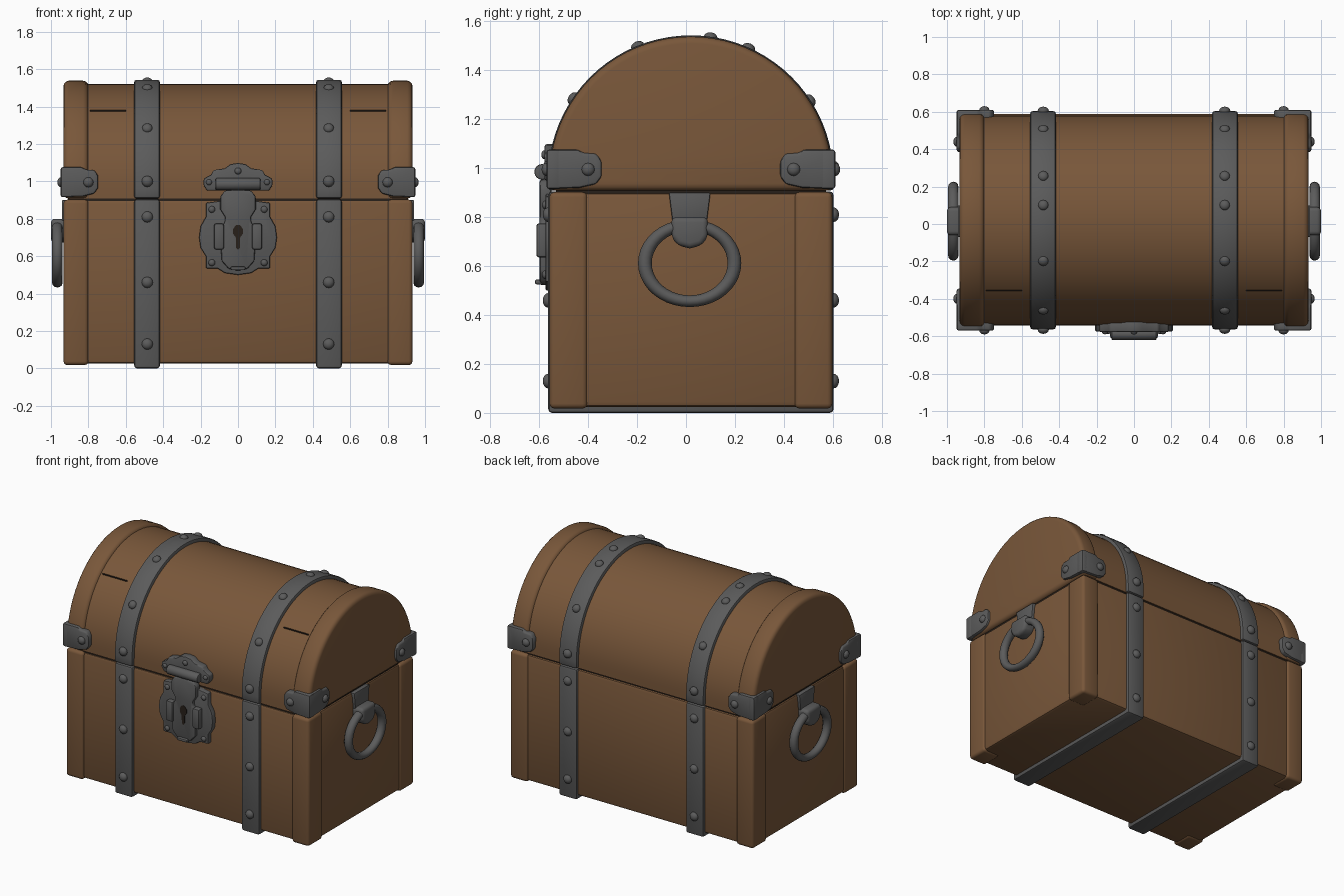
import bpy, bmesh, math
from mathutils import Vector

cube = bpy.data.objects.get("Cube")
if cube:
    bpy.data.objects.remove(cube, do_unlink=True)


def material(name, r, g, b, rough=0.8):
    m = bpy.data.materials.new(name)
    m.use_nodes = True
    m.diffuse_color = (r, g, b, 1)
    shader = m.node_tree.nodes["Principled BSDF"]
    shader.inputs["Base Color"].default_value = (r, g, b, 1)
    shader.inputs["Roughness"].default_value = rough
    return m


WOOD = material("brown wood", 0.19, 0.095, 0.042)
IRON = material("grey iron", 0.105, 0.105, 0.105)
DARK = material("dark gap", 0.02, 0.014, 0.01)

MID_Y, ARC_Z, HALF, SEAM = 0.02, 0.96, 0.575, 0.908


def finish(bm, name, mat, bevel=0.0, segments=2):
    bmesh.ops.recalc_face_normals(bm, faces=bm.faces)
    if bevel:
        edges = [e for e in bm.edges if e.calc_face_angle(0) > math.radians(35)]
        bmesh.ops.bevel(bm, geom=edges, offset=bevel, segments=segments,
                        profile=0.5, affect='EDGES', clamp_overlap=True)
    mesh = bpy.data.meshes.new(name)
    bm.to_mesh(mesh)
    bm.free()
    mesh.materials.append(mat)
    mesh.shade_smooth()
    mesh.set_sharp_from_angle(angle=math.radians(40))
    ob = bpy.data.objects.new(name, mesh)
    bpy.context.collection.objects.link(ob)
    return ob


def prism(name, pts, axis, lo, hi, mat, bevel=0.0, segments=2):
    """Extrude a 2D outline: (y, z) along x, or (x, z) along y."""
    place = (lambda p, d: (d, p[0], p[1])) if axis == 'x' else (lambda p, d: (p[0], d, p[1]))
    bm = bmesh.new()
    a = [bm.verts.new(place(p, lo)) for p in pts]
    b = [bm.verts.new(place(p, hi)) for p in pts]
    bm.faces.new(a)
    bm.faces.new(b)
    n = len(pts)
    for i in range(n):
        bm.faces.new((a[i], a[(i + 1) % n], b[(i + 1) % n], b[i]))
    return finish(bm, name, mat, bevel, segments)


def box(name, x, y, z, mat, bevel=0.0, segments=2):
    return prism(name, [(y[0], z[0]), (y[1], z[0]), (y[1], z[1]), (y[0], z[1])],
                 'x', x[0], x[1], mat, bevel, segments)


def arch(grow, bottom):
    """Cross-section of the barrel lid."""
    r, steps = HALF + grow, 40
    pts = [(MID_Y - r, bottom), (MID_Y + r, bottom)]
    return pts + [(MID_Y + r * math.cos(math.pi * i / steps),
                   ARC_Z + r * math.sin(math.pi * i / steps)) for i in range(steps + 1)]


def mirrored(half):
    """Close a right-hand outline that starts and ends on x = 0."""
    return half + [(-x, z) for x, z in reversed(half[1:-1])]


def rivet(name, pos, normal, radius=0.03):
    bm = bmesh.new()
    bmesh.ops.create_uvsphere(bm, u_segments=12, v_segments=8, radius=radius)
    bmesh.ops.scale(bm, vec=(1, 1, 0.75), verts=bm.verts)
    ob = finish(bm, name, IRON)
    ob.rotation_euler = Vector(normal).to_track_quat('Z', 'Y').to_euler()
    ob.location = pos


SIDES = ((1, "left"), (-1, "right"))
FRONT_BACK = ((-1, "front"), (1, "back"))

# Wooden body and barrel lid
box("base_panels", (-0.923, 0.923), (MID_Y - 0.562, MID_Y + 0.567), (0.025, SEAM - 0.008), WOOD, 0.02)
prism("lid_panels", arch(-0.015, SEAM), 'x', -0.9, 0.9, WOOD)
box("seam_gap", (-0.91, 0.91), (MID_Y - 0.552, MID_Y + 0.552), (SEAM - 0.03, SEAM + 0.01), DARK)

for s, side in SIDES:
    prism(side + "_lid_end", arch(0.003, SEAM), 'x', s * 0.80, s * 0.933, WOOD, 0.028, 3)
    for f, end in FRONT_BACK:
        edge = MID_Y + f * 0.578
        box(f"{side}_{end}_corner_post", (s * 0.80, s * 0.933), (edge, edge - f * 0.155),
            (0.018, SEAM - 0.006), WOOD, 0.02, 3)

    # Thin crack between two lid planks
    a = math.radians(132)
    r = HALF - 0.014
    cy, cz = MID_Y + r * math.cos(a), ARC_Z + r * math.sin(a)
    box(side + "_lid_crack", (s * 0.6, s * 0.79), (cy - 0.003, cy + 0.003),
        (cz - 0.003, cz + 0.004), DARK)

    # Iron strap wrapped round the chest, split at the seam
    x0, x1 = s * 0.418, s * 0.555
    prism(side + "_lid_strap", arch(0.008, SEAM + 0.001), 'x', x0, x1, IRON, 0.012)
    box(side + "_base_strap", (x0, x1), (MID_Y - 0.583, MID_Y + 0.583),
        (0.0, SEAM - 0.003), IRON, 0.015)
    for f, end in FRONT_BACK:
        for z in (0.13, 0.46, 0.81, 1.0):
            r = HALF + (0.01 if z > SEAM else 0.008)
            rivet(f"{side}_{end}_strap_rivet", (s * 0.485, MID_Y + f * r, z), (0, f, 0))
    for deg in (33, 66, 82, 112, 146):
        a = math.radians(deg)
        d = Vector((0, math.cos(a), math.sin(a)))
        rivet(side + "_lid_strap_rivet",
              Vector((s * 0.485, MID_Y, ARC_Z)) + d * (HALF + 0.005), d, 0.028)

    # Corner brackets on the lid
    for f, end in FRONT_BACK:
        def bracket(corner, direction, length):
            shape = [(0, 0.915), (0.6, 0.92), (0.9, 0.935), (1, 0.965), (1, 1.03),
                     (0.9, 1.06), (0.66, 1.062), (0.58, 1.076), (0, 1.076)]
            return [(corner - direction * u * length, z) for u, z in shape]
        edge = MID_Y + f * 0.59
        prism(f"{side}_{end}_bracket_face", bracket(s * 0.948, s, 0.2), 'y',
              edge, edge - f * 0.06, IRON, 0.012)
        prism(f"{side}_{end}_bracket_side", bracket(edge, f, 0.225), 'x',
              s * 0.948, s * 0.9, IRON, 0.012)
        rivet(f"{side}_{end}_bracket_rivet", (s * 0.80, edge, 0.995), (0, f, 0), 0.027)
        rivet(f"{side}_{end}_bracket_rivet", (s * 0.946, MID_Y + f * 0.42, 0.995), (s, 0, 0), 0.027)

    # Ring handle with its hanger
    prism(side + "_handle_plate", [(-0.07, 0.9), (-0.055, 0.78), (0.085, 0.78), (0.1, 0.9)],
          'x', s * 0.91, s * 0.942, IRON, 0.006)
    prism(side + "_handle_clasp",
          [(-0.06, 0.80), (-0.06, 0.72), (-0.035, 0.685), (0.015, 0.672),
           (0.065, 0.685), (0.09, 0.72), (0.09, 0.80)],
          'x', s * 0.91, s * 1.0, IRON, 0.022, 3)
    bpy.ops.mesh.primitive_torus_add(major_segments=40, minor_segments=12, major_radius=0.183,
                                     minor_radius=0.028, location=(s * 0.966, 0.015, 0.612),
                                     rotation=(0, math.pi / 2, 0))
    ring = bpy.context.object
    ring.name = side + "_ring_handle"
    ring.scale = (0.85, 1, 1)
    ring.data.materials.append(IRON)
    ring.data.shade_smooth()

# Lock on the front
lock = [(0, 0.50), (0.07, 0.51), (0.11, 0.535), (0.172, 0.535), (0.172, 0.6), (0.2, 0.645),
        (0.208, 0.70), (0.2, 0.76), (0.172, 0.81), (0.172, 0.885), (0.1, 0.895), (0, 0.895)]
hasp = [(0, 0.522), (0.05, 0.532), (0.088, 0.575), (0.095, 0.745), (0.07, 0.78), (0.07, 0.81),
        (0.095, 0.85), (0.095, 0.92), (0.07, 0.95), (0, 0.955)]
top_plate = [(0, 0.95), (0.165, 0.95), (0.185, 0.98), (0.183, 1.015), (0.145, 1.035),
             (0.13, 1.06), (0.07, 1.07), (0.04, 1.092), (0, 1.098)]
keyhole = [(0, 0.635), (0.01, 0.645), (0.012, 0.70), (0.026, 0.72), (0.026, 0.745),
           (0.012, 0.765), (0, 0.768)]
prism("lock_plate", mirrored(lock), 'y', -0.575, -0.52, IRON, 0.008)
prism("lock_top_plate", mirrored(top_plate), 'y', -0.578, -0.52, IRON, 0.008)
prism("lock_hasp", mirrored(hasp), 'y', -0.598, -0.55, IRON, 0.01)
prism("keyhole", mirrored(keyhole), 'y', -0.601, -0.595, DARK)
box("hasp_tip", (-0.04, 0.04), (-0.618, -0.58), (0.525, 0.545), IRON, 0.008)
for s, side in SIDES:
    box(side + "_lock_guide", (s * 0.075, s * 0.128), (-0.612, -0.56), (0.635, 0.775), IRON, 0.012)
    rivet(side + "_lock_rivet", (s * 0.14, -0.575, 0.565), (0, -1, 0), 0.018)
    rivet(side + "_lock_rivet", (s * 0.14, -0.575, 0.85), (0, -1, 0), 0.018)
    rivet(side + "_top_plate_rivet", (s * 0.155, -0.578, 0.995), (0, -1, 0), 0.016)
rivet("top_plate_rivet", (0, -0.578, 1.055), (0, -1, 0), 0.018)
barrel = [(-0.588 + 0.032 * math.cos(math.tau * i / 16), 0.985 + 0.032 * math.sin(math.tau * i / 16))
          for i in range(16)]
prism("hasp_hinge", barrel, 'x', -0.12, 0.12, IRON, 0.006)
